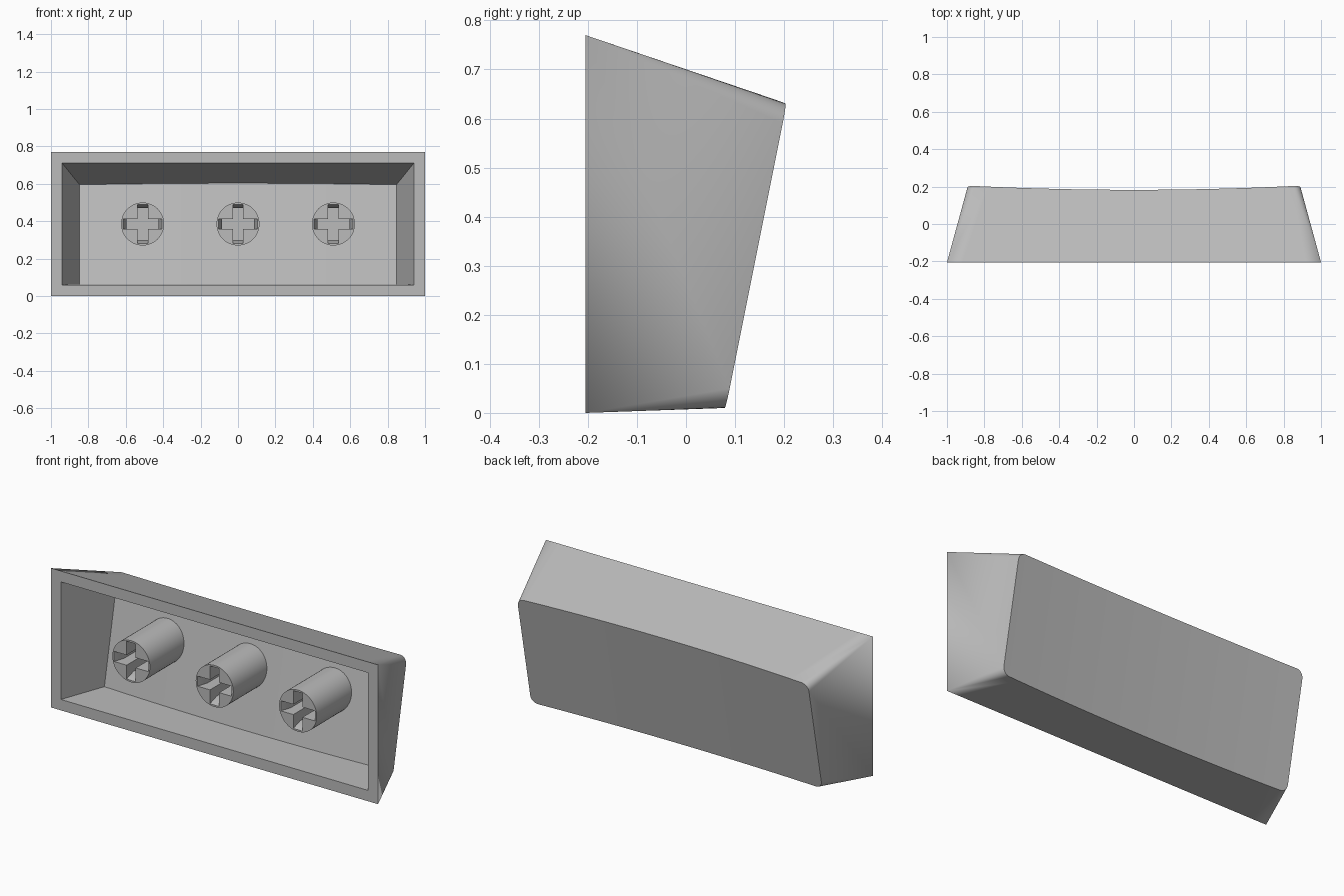
import bpy, bmesh
from math import sin, cos, pi, radians

old = bpy.data.objects.get("Cube")
if old:
    bpy.data.objects.remove(old)

RIM_Y = -0.205      # open side of the shell
DISH = 0.024        # depth of the curved face
SLOPE = 0.2         # tilt of the face
STEM_Z = 0.385

grey = bpy.data.materials.new("grey plastic")
grey.use_nodes = True
colour = (0.5, 0.5, 0.5, 1)
grey.diffuse_color = colour
grey.node_tree.nodes["Principled BSDF"].inputs["Base Color"].default_value = colour


def finish(bm, name):
    bmesh.ops.remove_doubles(bm, verts=bm.verts, dist=1e-5)
    bmesh.ops.recalc_face_normals(bm, faces=bm.faces)
    mesh = bpy.data.meshes.new(name)
    bm.to_mesh(mesh)
    bm.free()
    mesh.materials.append(grey)
    obj = bpy.data.objects.new(name, mesh)
    bpy.context.collection.objects.link(obj)
    return obj


def activate(obj):
    bpy.ops.object.select_all(action='DESELECT')
    obj.select_set(True)
    bpy.context.view_layer.objects.active = obj


def smooth(obj):
    activate(obj)
    bpy.ops.object.shade_smooth_by_angle(angle=radians(30))


def face_y(base, x, z):
    """Tilted face, hollowed along its length."""
    return base + SLOPE * z - DISH * (1 - (x / 0.89) ** 2)


def columns(bm, half, low, high, radius, base=None, steps=24, arc=6):
    """Rounded rectangle as pairs of low and high points; flat when base is None."""
    left = [(-half + radius * (1 - cos(a)), radius * (1 - sin(a)))
            for a in (i * pi / 2 / arc for i in range(arc + 1))]
    span = half - radius
    middle = [(-span + 2 * span * i / steps, 0) for i in range(1, steps)]
    right = [(-x, inset) for x, inset in reversed(left)]
    lows, highs = [], []
    for x, inset in left + middle + right:
        z0, z1 = low + inset, high - inset
        if base is None:
            y0 = y1 = RIM_Y
        else:
            z1 += 0.34 * DISH * (1 - (x / half) ** 2)
            y0, y1 = face_y(base, x, z0), face_y(base, x, z1)
        lows.append(bm.verts.new((x, y0, z0)))
        highs.append(bm.verts.new((x, y1, z1)))
    return lows, highs


def bridge(bm, a, b):
    ring_a = a[0] + a[1][::-1]
    ring_b = b[0] + b[1][::-1]
    for i in range(len(ring_a)):
        bm.faces.new((ring_a[i - 1], ring_a[i], ring_b[i], ring_b[i - 1]))


def cap(bm, pair):
    lows, highs = pair
    for i in range(1, len(lows)):
        bm.faces.new((lows[i - 1], lows[i], highs[i], highs[i - 1]))


# Hollow shell: curved face, outer walls, rim, inner walls, inner floor
bm = bmesh.new()
outer_face = columns(bm, 0.89, 0.01, 0.63, 0.04, base=0.079)
outer_rim = columns(bm, 1.0, 0, 0.77, 0)
inner_rim = columns(bm, 0.94, 0.06, 0.71, 0)
inner_floor = columns(bm, 0.847, 0.061, 0.595, 0, base=0.033)
cap(bm, outer_face)
bridge(bm, outer_face, outer_rim)
bridge(bm, outer_rim, inner_rim)
bridge(bm, inner_rim, inner_floor)
cap(bm, inner_floor)
smooth(finish(bm, "shell"))


# Slot arm with flared mouth, used to cut the cross sockets
def slot_cutter(x, upright):
    profile = [(0.108, RIM_Y - 0.01), (0.085, RIM_Y + 0.06), (0.085, RIM_Y + 0.18)]
    profile += [(-u, y) for u, y in reversed(profile)]
    bm = bmesh.new()
    sides = []
    for w in (-0.028, 0.028):
        sides.append([bm.verts.new((x + w, y, STEM_Z + u) if upright
                                   else (x + u, y, STEM_Z + w)) for u, y in profile])
        bm.faces.new(sides[-1])
    for i in range(len(profile)):
        bm.faces.new((sides[0][i - 1], sides[0][i], sides[1][i], sides[1][i - 1]))
    cutter = finish(bm, "slot_cutter")
    cutter.hide_render = True
    return cutter


# Round stem standing on the inner floor
def stem(name, x, radius=0.115, sides=48):
    bm = bmesh.new()
    front, back = [], []
    for i in range(sides):
        a = 2 * pi * i / sides
        px, pz = x + radius * cos(a), STEM_Z + radius * sin(a)
        front.append(bm.verts.new((px, RIM_Y, pz)))
        back.append(bm.verts.new((px, face_y(0.05, px, pz), pz)))
    for i in range(sides):
        bm.faces.new((front[i - 1], front[i], back[i], back[i - 1]))
    bm.faces.new(front)
    bm.faces.new(back)
    obj = finish(bm, name)
    for upright in (True, False):
        cutter = slot_cutter(x, upright)
        activate(obj)
        mod = obj.modifiers.new("socket", 'BOOLEAN')
        mod.operation = 'DIFFERENCE'
        mod.solver = 'EXACT'
        mod.object = cutter
        bpy.ops.object.modifier_apply(modifier=mod.name)
        bpy.data.objects.remove(cutter)
    smooth(obj)


for name, x in (("right_stem", -0.51), ("middle_stem", 0), ("left_stem", 0.51)):
    stem(name, x)
